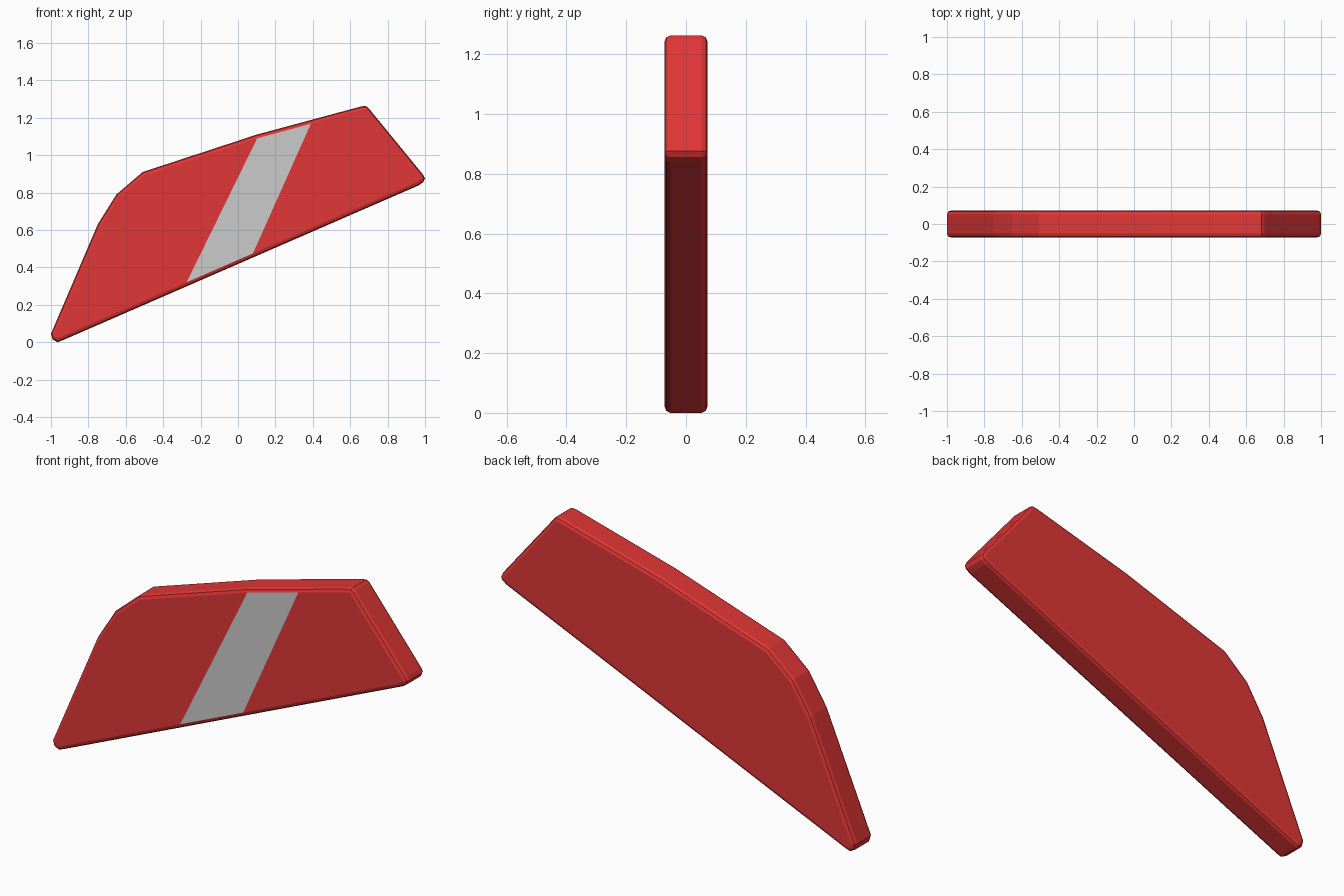
import bpy, bmesh
from mathutils import Vector

if "Cube" in bpy.data.objects:
    bpy.data.objects.remove(bpy.data.objects["Cube"])

HALF = 0.072   # half thickness
RIM = 0.02     # rim bevel size


def material(name, color):
    mat = bpy.data.materials.new(name)
    mat.diffuse_color = (*color, 1)
    mat.use_nodes = True
    mat.node_tree.nodes["Principled BSDF"].inputs["Base Color"].default_value = mat.diffuse_color
    return mat


# Side outline of the slanted plate (x, z)
outline = [(-1.0, 0.045), (-0.992, 0.016), (-0.965, 0.0), (-0.945, 0.007),
           (0.965, 0.838), (0.991, 0.856), (1.0, 0.876), (0.99, 0.895),
           (0.698, 1.252), (0.683, 1.263), (0.66, 1.261),
           (0.1, 1.11), (-0.51, 0.91), (-0.65, 0.79), (-0.75, 0.63)]

# Plate body, extruded through the thickness
bm = bmesh.new()
base = bm.faces.new([bm.verts.new((x, -HALF, z)) for x, z in outline])
ext = bmesh.ops.extrude_face_region(bm, geom=[base], use_keep_orig=True)
moved = [g for g in ext["geom"] if isinstance(g, bmesh.types.BMVert)]
bmesh.ops.translate(bm, verts=moved, vec=(0, 2 * HALF, 0))
bmesh.ops.recalc_face_normals(bm, faces=bm.faces)

# Softened rims around the front and back faces
rims = [e for e in bm.edges if abs(e.verts[0].co.y - e.verts[1].co.y) < 1e-5]
bmesh.ops.bevel(bm, geom=rims, offset=RIM, segments=2, profile=0.5,
                affect='EDGES', clamp_overlap=False)

# Grey diagonal stripe cut into the front face between two slanted lines
def front_faces():
    return [f for f in bm.faces
            if all(v.co.y < -HALF + 1e-4 for v in f.verts)]


cuts = []
for (x0, z0), (x1, z1) in (((-0.275, 0.32), (0.105, 1.095)),
                           ((0.08, 0.475), (0.395, 1.18))):
    point = Vector((x0, 0, z0))
    normal = Vector((z1 - z0, 0, x0 - x1)).normalized()
    cuts.append((point, normal))
    faces = front_faces()
    geom = faces + list({e for f in faces for e in f.edges}) \
        + list({v for f in faces for v in f.verts})
    bmesh.ops.bisect_plane(bm, geom=geom, plane_co=point, plane_no=normal)

for f in front_faces():
    c = f.calc_center_median()
    if (c - cuts[0][0]).dot(cuts[0][1]) > 0 > (c - cuts[1][0]).dot(cuts[1][1]):
        f.material_index = 1

mesh = bpy.data.meshes.new("striped_plate")
bm.to_mesh(mesh)
bm.free()
mesh.materials.append(material("red", (0.75, 0.037, 0.037)))
mesh.materials.append(material("grey", (0.56, 0.56, 0.56)))
plate = bpy.data.objects.new("striped_plate", mesh)
bpy.context.collection.objects.link(plate)
